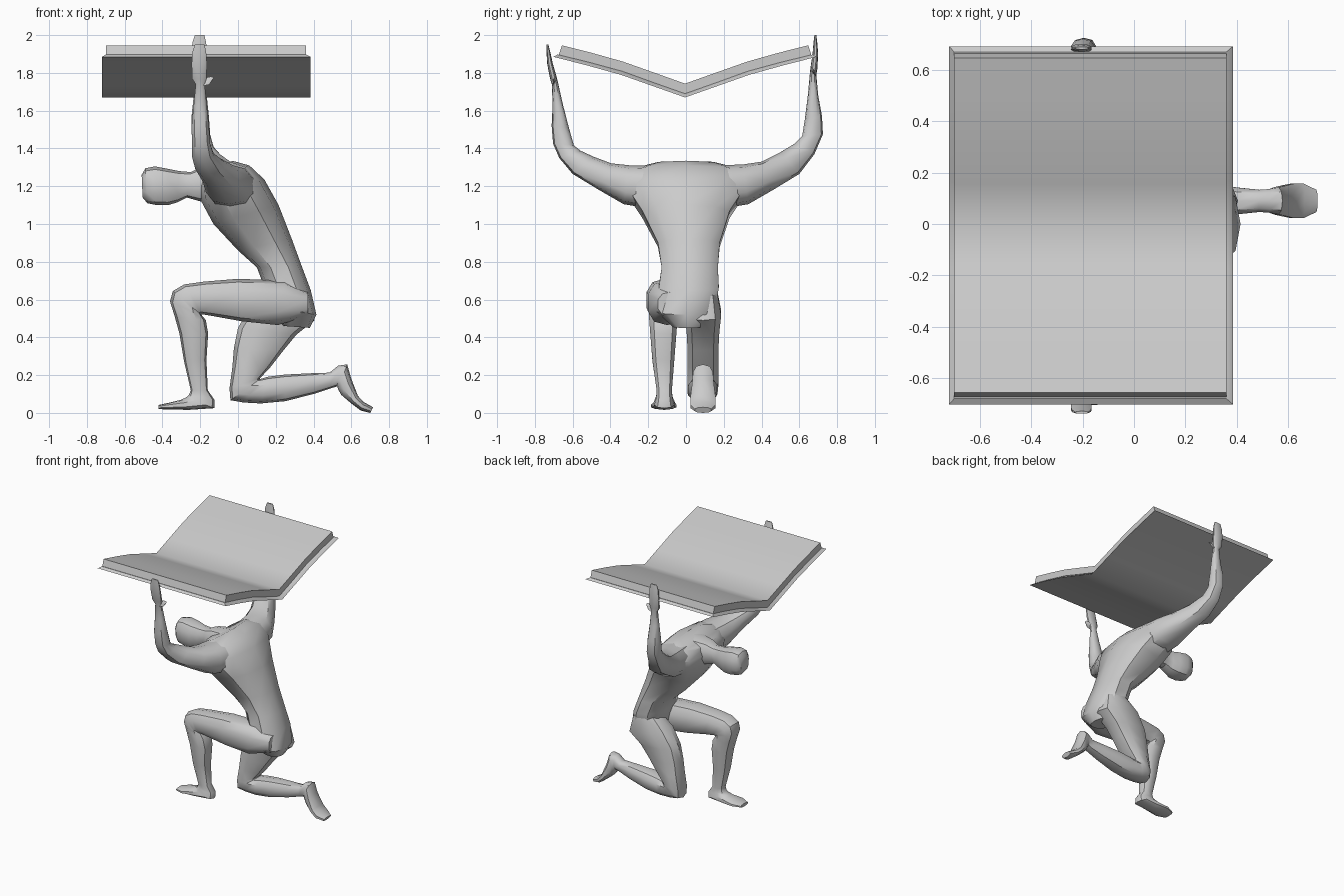
import bpy, bmesh, math

SIDES = 10


def finish(name, bm, angle=40):
    bmesh.ops.recalc_face_normals(bm, faces=bm.faces)
    me = bpy.data.meshes.new(name)
    bm.to_mesh(me)
    bm.free()
    ob = bpy.data.objects.new(name, me)
    bpy.context.collection.objects.link(ob)
    bpy.ops.object.select_all(action='DESELECT')
    ob.select_set(True)
    bpy.context.view_layer.objects.active = ob
    bpy.ops.object.shade_smooth_by_angle(angle=math.radians(angle))
    return ob


def power(v):
    return math.copysign(abs(v) ** 0.8, v)


def loft(name, rings, plane='XZ'):
    """Each ring: edge point a, edge point b (in the plane), depth centre, depth half-width."""
    bm = bmesh.new()
    loops = []
    for pa, za, pb, zb, c, h in rings:
        loop = []
        for i in range(SIDES):
            t = 2 * math.pi * i / SIDES
            u, d = power(math.cos(t)), c + h * power(math.sin(t))
            p = (pa + pb) / 2 + u * (pb - pa) / 2
            z = (za + zb) / 2 + u * (zb - za) / 2
            loop.append(bm.verts.new((p, d, z) if plane == 'XZ' else (d, p, z)))
        loops.append(loop)
    for a, b in zip(loops, loops[1:]):
        for i in range(SIDES):
            j = (i + 1) % SIDES
            bm.faces.new((a[i], a[j], b[j], b[i]))
    bm.faces.new(loops[0])
    bm.faces.new(loops[-1])
    return finish(name, bm)


def slab(name, low, low_x, high, high_x):
    """Folded sheet: lower and upper half-profiles in y,z, mirrored about y = 0."""
    bm = bmesh.new()
    strips = []
    for prof, xs in ((low, low_x), (high, high_x)):
        full = [(-y, z) for y, z in reversed(prof[1:])] + prof
        for x in xs:
            strips.append([bm.verts.new((x, y - 0.005, z)) for y, z in full])
    l0, l1, h0, h1 = strips
    for a, b in ((l0, l1), (l1, h1), (h1, h0), (h0, l0)):
        for i in range(len(a) - 1):
            bm.faces.new((a[i], a[i + 1], b[i + 1], b[i]))
    for i in (0, -1):
        bm.faces.new((l0[i], l1[i], h1[i], h0[i]))
    return finish(name, bm)


# open book held overhead
slab("book_cover",
     [(0, 1.67), (0.17, 1.73), (0.34, 1.79), (0.52, 1.84), (0.697, 1.885)], (-0.72, 0.385),
     [(0, 1.69), (0.17, 1.75), (0.33, 1.808), (0.51, 1.857), (0.675, 1.897)], (-0.70, 0.36))
slab("book_pages",
     [(0, 1.685), (0.17, 1.745), (0.33, 1.803), (0.51, 1.852), (0.67, 1.89)], (-0.70, 0.36),
     [(0, 1.743), (0.16, 1.80), (0.33, 1.86), (0.49, 1.905), (0.652, 1.946)], (-0.70, 0.36))

# torso, from hips up to the shoulders
loft("torso", [
    (0.24, 0.46, 0.38, 0.45, 0.01, 0.08),
    (0.16, 0.56, 0.415, 0.52, 0.0, 0.16),
    (0.13, 0.69, 0.385, 0.65, 0.015, 0.165),
    (0.10, 0.77, 0.34, 0.77, 0.02, 0.155),
    (0.0, 0.86, 0.285, 0.92, 0.015, 0.17),
    (-0.13, 1.0, 0.215, 1.10, 0.0, 0.24),
    (-0.20, 1.13, 0.14, 1.235, 0.0, 0.33),
    (-0.20, 1.20, 0.06, 1.31, 0.0, 0.33),
    (-0.18, 1.26, -0.03, 1.335, 0.0, 0.22)])

# neck and head, bent forward
loft("head_and_neck", [
    (-0.05, 1.12, -0.03, 1.32, 0, 0.12),
    (-0.20, 1.12, -0.20, 1.30, 0, 0.075),
    (-0.27, 1.14, -0.25, 1.275, 0, 0.055),
    (-0.32, 1.115, -0.31, 1.28, 0, 0.062),
    (-0.37, 1.10, -0.37, 1.292, 0, 0.08),
    (-0.43, 1.10, -0.44, 1.305, 0, 0.085),
    (-0.48, 1.11, -0.49, 1.295, 0, 0.075),
    (-0.505, 1.14, -0.51, 1.26, 0, 0.05)])

# front leg, planted on its foot
loft("front_leg", [
    (0.37, 0.64, 0.37, 0.51, -0.08, 0.07),
    (0.25, 0.70, 0.21, 0.465, -0.10, 0.105),
    (0.0, 0.71, 0.02, 0.485, -0.112, 0.10),
    (-0.18, 0.695, -0.13, 0.512, -0.12, 0.09),
    (-0.285, 0.68, -0.19, 0.522, -0.12, 0.085),
    (-0.345, 0.645, -0.195, 0.52, -0.12, 0.082),
    (-0.36, 0.59, -0.185, 0.51, -0.12, 0.08),
    (-0.335, 0.51, -0.17, 0.49, -0.12, 0.078),
    (-0.31, 0.42, -0.158, 0.42, -0.12, 0.072),
    (-0.285, 0.27, -0.167, 0.28, -0.12, 0.06),
    (-0.25, 0.12, -0.16, 0.12, -0.115, 0.042),
    (-0.26, 0.095, -0.125, 0.07, -0.115, 0.045),
    (-0.275, 0.082, -0.125, 0.025, -0.115, 0.055),
    (-0.30, 0.07, -0.26, 0.016, -0.115, 0.06),
    (-0.36, 0.055, -0.36, 0.018, -0.118, 0.07),
    (-0.42, 0.042, -0.422, 0.02, -0.118, 0.045)])

# rear leg, kneeling with the toes on the ground
loft("kneeling_leg", [
    (0.17, 0.65, 0.37, 0.62, 0.09, 0.08),
    (0.07, 0.57, 0.405, 0.49, 0.09, 0.10),
    (0.0, 0.45, 0.31, 0.415, 0.09, 0.09),
    (-0.022, 0.34, 0.24, 0.33, 0.09, 0.085),
    (-0.03, 0.24, 0.17, 0.24, 0.09, 0.085),
    (-0.045, 0.13, 0.115, 0.182, 0.09, 0.085),
    (-0.04, 0.067, 0.118, 0.18, 0.088, 0.082),
    (0.03, 0.055, 0.13, 0.183, 0.088, 0.08),
    (0.12, 0.05, 0.16, 0.192, 0.088, 0.078),
    (0.25, 0.062, 0.25, 0.203, 0.09, 0.07),
    (0.40, 0.10, 0.39, 0.21, 0.09, 0.055),
    (0.49, 0.13, 0.485, 0.213, 0.09, 0.045),
    (0.525, 0.14, 0.53, 0.25, 0.09, 0.048),
    (0.53, 0.125, 0.578, 0.257, 0.09, 0.055),
    (0.547, 0.095, 0.60, 0.18, 0.09, 0.06),
    (0.60, 0.05, 0.635, 0.09, 0.09, 0.07),
    (0.65, 0.012, 0.665, 0.058, 0.09, 0.07),
    (0.70, 0.0, 0.715, 0.03, 0.09, 0.045)])

# raised arms with flat hands
ARM = [
    (0.18, 1.08, 0.14, 1.31, -0.03, 0.13),
    (0.33, 1.105, 0.30, 1.315, -0.05, 0.125),
    (0.46, 1.18, 0.40, 1.33, -0.09, 0.10),
    (0.60, 1.265, 0.50, 1.38, -0.15, 0.08),
    (0.68, 1.37, 0.575, 1.425, -0.187, 0.06),
    (0.725, 1.475, 0.615, 1.465, -0.195, 0.05),
    (0.72, 1.57, 0.63, 1.56, -0.20, 0.048),
    (0.70, 1.68, 0.645, 1.68, -0.20, 0.036),
    (0.69, 1.79, 0.655, 1.79, -0.20, 0.025),
    (0.695, 1.82, 0.658, 1.82, -0.205, 0.04),
    (0.70, 1.90, 0.67, 1.90, -0.205, 0.042),
    (0.695, 1.96, 0.675, 1.96, -0.205, 0.038),
    (0.69, 2.0, 0.68, 2.0, -0.203, 0.026)]
THUMB = [
    (0.69, 1.78, 0.66, 1.81, -0.20, 0.015),
    (0.685, 1.785, 0.66, 1.825, -0.165, 0.02),
    (0.68, 1.815, 0.665, 1.83, -0.145, 0.016)]


def far_side(y, z):
    # the other arm bends a little lower and its hand leans outwards
    t = min(max((z - 1.3) / 0.17, 0), 1)
    s = max(z - 1.47, 0) / 0.45
    return -(y - 0.022 * t + 0.06 * s), z - 0.05 * t


def mirrored(rings):
    return [far_side(r[0], r[1]) + far_side(r[2], r[3]) + r[4:] for r in rings]


for name, rings in (("arm", ARM), ("thumb", THUMB)):
    loft("right_" + name, rings, 'YZ')
    loft("left_" + name, mirrored(rings), 'YZ')
